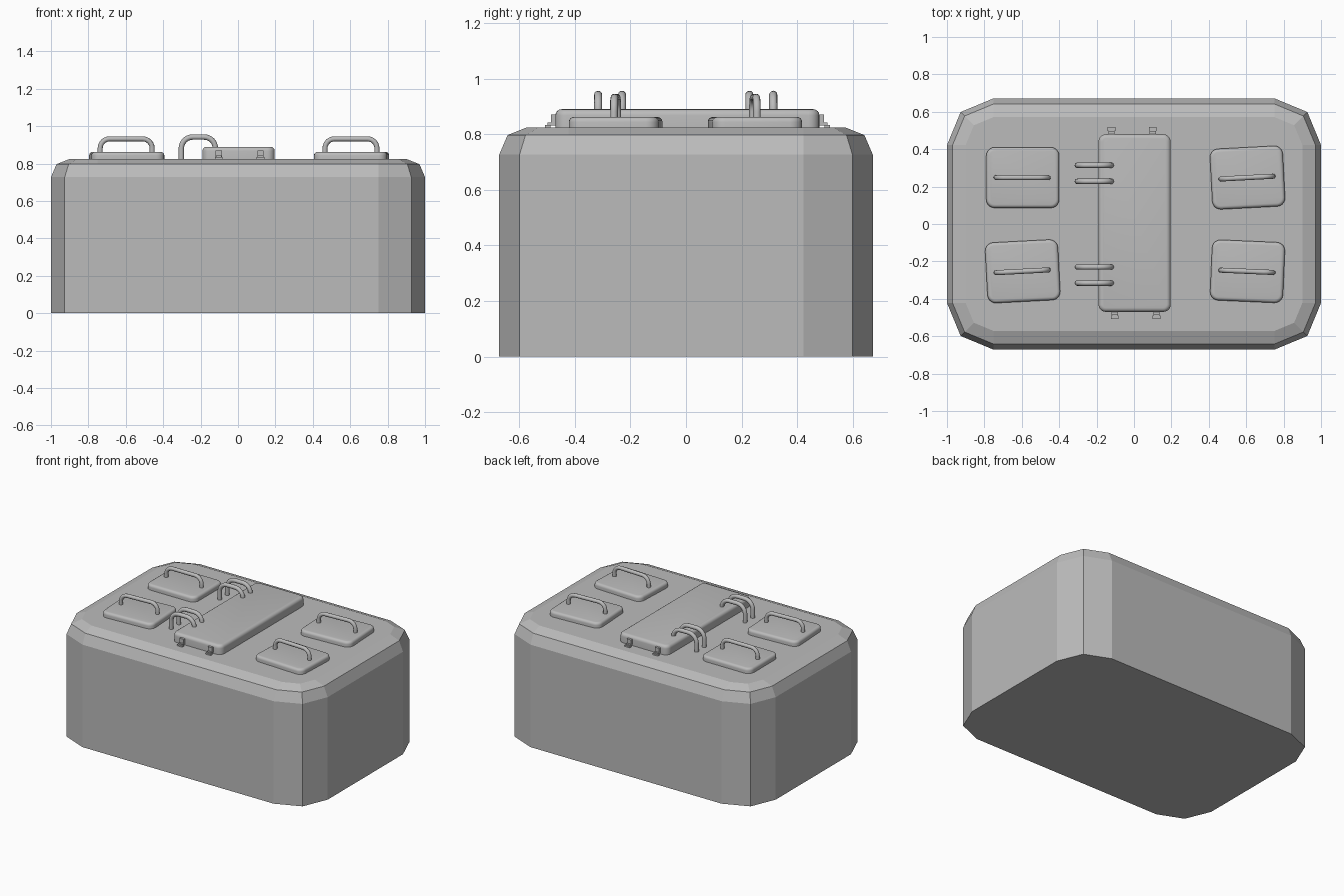
import bpy, bmesh, math
from mathutils import Vector

if "Cube" in bpy.data.objects:
    bpy.data.objects.remove(bpy.data.objects["Cube"])

grey = bpy.data.materials.new("plain grey")
grey.diffuse_color = (0.5, 0.5, 0.5, 1)
grey.use_nodes = True
grey.node_tree.nodes["Principled BSDF"].inputs["Base Color"].default_value = grey.diffuse_color


def finish(name, bm, loc, rot=0, smooth=True):
    bmesh.ops.recalc_face_normals(bm, faces=bm.faces[:])
    me = bpy.data.meshes.new(name)
    bm.to_mesh(me)
    bm.free()
    me.materials.append(grey)
    ob = bpy.data.objects.new(name, me)
    bpy.context.collection.objects.link(ob)
    ob.location = loc
    ob.rotation_euler.z = math.radians(rot)
    if smooth:
        bpy.ops.object.select_all(action='DESELECT')
        ob.select_set(True)
        bpy.context.view_layer.objects.active = ob
        bpy.ops.object.shade_smooth_by_angle(angle=math.radians(40))
    return ob


def bridge(bm, rings):
    """Skin a list of vertex rings and cap both ends."""
    for a, b in zip(rings, rings[1:]):
        n = len(a)
        for i in range(n):
            j = (i + 1) % n
            bm.faces.new((a[i], a[j], b[j], b[i]))
    bm.faces.new(rings[0][::-1])
    bm.faces.new(rings[-1])


def rounded_block(name, hx, hy, r, steps, levels, loc, rot=0, smooth=True):
    """Stack of rounded rectangles; levels are (inset, z)."""
    bm = bmesh.new()
    rings = []
    for inset, z in levels:
        ring = []
        for k, (sx, sy) in enumerate(((1, 1), (-1, 1), (-1, -1), (1, -1))):
            for s in range(steps + 1):
                a = math.pi / 2 * (k + s / steps)
                ring.append(bm.verts.new((sx * (hx - r) + (r - inset) * math.cos(a),
                                          sy * (hy - r) + (r - inset) * math.sin(a), z)))
        rings.append(ring)
    bridge(bm, rings)
    return finish(name, bm, loc, rot, smooth)


def soft_levels(height, b, n=4):
    """Straight side with a rounded upper edge."""
    arc = [(b * (1 - math.cos(t)), height - b + b * math.sin(t))
           for t in (math.pi / 2 * i / n for i in range(n + 1))]
    return [(0, 0)] + arc


def hoop(name, half, top, bend, rad, left_z, right_z, loc, rot=0):
    """Round bar bent into an upside-down U in the xz plane."""
    path = [(-half, left_z, math.pi)]
    for sx, start in ((-1, math.pi), (1, math.pi / 2)):
        for i in range(7):
            a = start - math.pi / 2 * i / 6
            path.append((sx * (half - bend) + bend * math.cos(a),
                         top - bend + bend * math.sin(a), a))
    path.append((half, right_z, 0))
    bm = bmesh.new()
    rings = []
    for x, z, a in path:
        n = Vector((math.cos(a), 0, math.sin(a)))
        rings.append([bm.verts.new(Vector((x, 0, z)) + rad * (n * math.cos(t) + Vector((0, math.sin(t), 0))))
                      for t in (2 * math.pi * k / 12 for k in range(12))])
    bridge(bm, rings)
    return finish(name, bm, loc, rot)


def box(name, size, loc):
    bm = bmesh.new()
    bmesh.ops.create_cube(bm, size=1)
    bmesh.ops.scale(bm, vec=size, verts=bm.verts[:])
    return finish(name, bm, loc, smooth=False)


TOP = 0.825

# Faceted body with chamfered upper rim
rounded_block("body", 1.0, 0.672, 0.25, 2,
              [(0, 0), (0, 0.727), (0.03, 0.797), (0.1, TOP)], (0, 0, 0), smooth=False)

# Four small covers with grab handles, slightly turned
for x, y, rot in ((-0.595, 0.248, 0), (-0.595, -0.253, 3),
                  (0.607, 0.248, 3), (0.607, -0.253, -2.5)):
    rounded_block("small_cover", 0.195, 0.162, 0.045, 5,
                  soft_levels(0.045, 0.018), (x, y, TOP - 0.008), rot)
    hoop("cover_handle", 0.139, 0.107, 0.05, 0.0135, 0, 0, (x - 0.003, y, TOP), rot)

# Long central lid
rounded_block("main_lid", 0.193, 0.475, 0.04, 5, soft_levels(0.075, 0.022), (0.003, 0.005, TOP - 0.01))

# Paired bent bars joining deck and lid
for y in (0.314, 0.228, -0.23, -0.316):
    hoop("lid_bar", 0.091, 0.117, 0.06, 0.0145, -0.01, 0.04, (-0.212, y, TOP))

# Small clips at both ends of the lid
for side, xs in ((-1, (-0.103, 0.12)), (1, (-0.12, 0.1))):
    for x in xs:
        end = 0.005 + side * 0.475
        box("clip_foot", (0.042, 0.02, 0.01), (x, end + side * 0.028, TOP + 0.004))
        box("clip_plate", (0.034, 0.016, 0.036), (x, end + side * 0.008, TOP + 0.028))
        box("clip_strap", (0.03, 0.03, 0.01), (x, end + side * 0.014, TOP + 0.012))
